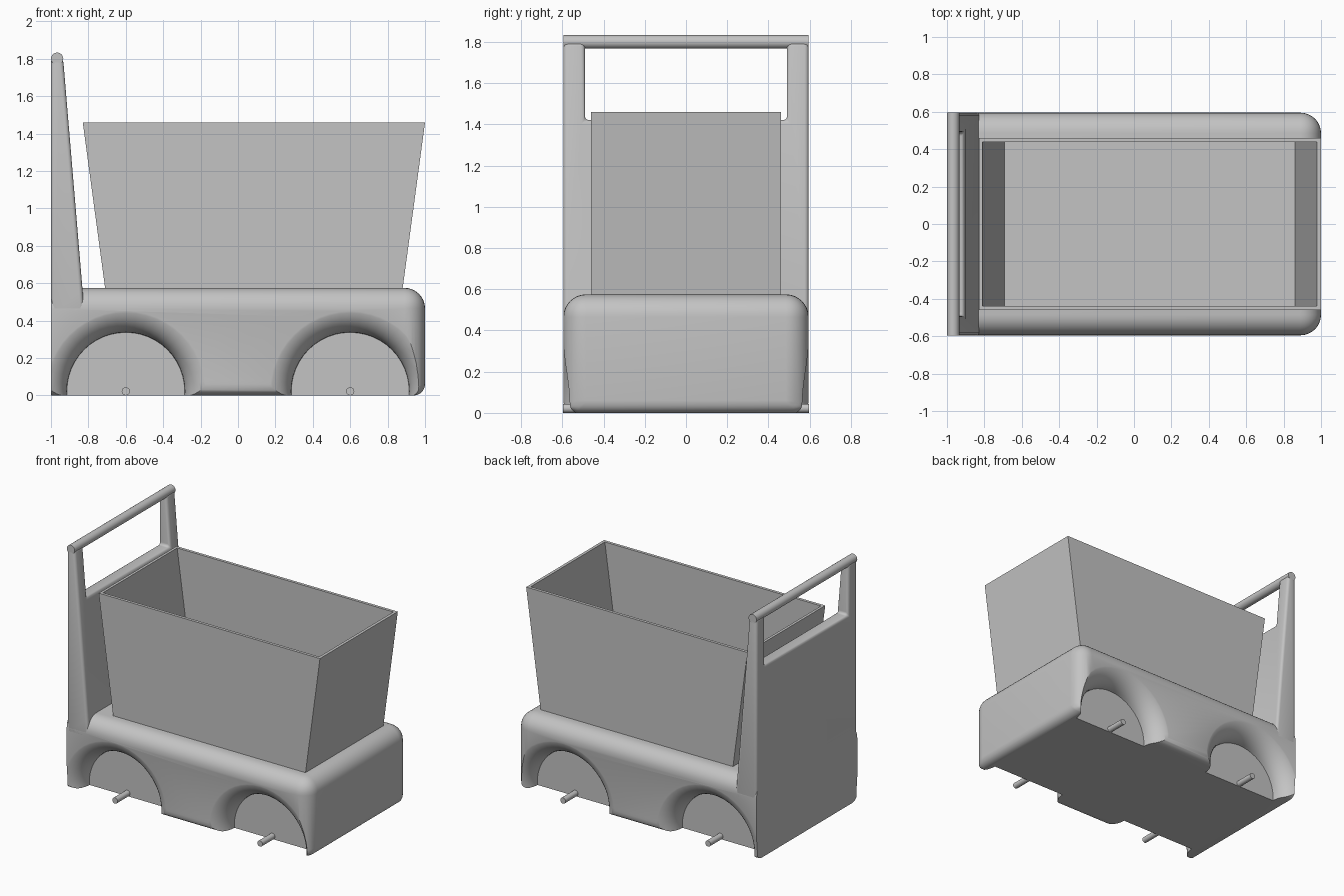
import bpy, bmesh, math

cube = bpy.data.objects.get("Cube")
if cube:
    bpy.data.objects.remove(cube, do_unlink=True)

grey = bpy.data.materials.new("light_grey")
grey.use_nodes = True
grey.diffuse_color = (0.55, 0.55, 0.55, 1)
grey.node_tree.nodes["Principled BSDF"].inputs["Base Color"].default_value = (0.55, 0.55, 0.55, 1)

HALF_W = 0.595   # half width of the cart
RECESS = 0.45    # y of the flat wheel-well wall
WELL_R = 0.315   # wheel-well radius at that wall
AXLE_Z = 0.022


def loft(name, rings):
    """Skin a list of equal-length point rings and cap both ends."""
    bm = bmesh.new()
    loops = [[bm.verts.new(p) for p in ring] for ring in rings]
    n = len(loops[0])
    for a, b in zip(loops, loops[1:]):
        for i in range(n):
            j = (i + 1) % n
            bm.faces.new((a[i], a[j], b[j], b[i]))
    bm.faces.new(loops[0])
    bm.faces.new(loops[-1])
    bmesh.ops.recalc_face_normals(bm, faces=bm.faces)
    mesh = bpy.data.meshes.new(name)
    bm.to_mesh(mesh)
    bm.free()
    mesh.materials.append(grey)
    ob = bpy.data.objects.new(name, mesh)
    bpy.context.collection.objects.link(ob)
    return ob


def rect(x0, x1, half_y, z):
    return [(x0, -half_y, z), (x1, -half_y, z), (x1, half_y, z), (x0, half_y, z)]


def lathe_y(name, x, z, profile, sides):
    """Revolve (radius, y) pairs about an axis along y."""
    turn = [2 * math.pi * i / sides for i in range(sides)]
    return loft(name, [[(x + r * math.cos(t), y, z + r * math.sin(t)) for t in turn]
                       for r, y in profile])


def subtract(ob, cutter):
    mod = ob.modifiers.new("cut", "BOOLEAN")
    mod.operation = "DIFFERENCE"
    mod.solver = "EXACT"
    mod.object = cutter
    cutter.hide_render = True


def finish(ob, angle=35):
    """Apply modifiers and smooth the rounded areas."""
    bpy.ops.object.select_all(action="DESELECT")
    ob.select_set(True)
    bpy.context.view_layer.objects.active = ob
    if ob.modifiers:
        bpy.ops.object.convert(target="MESH")
    bpy.ops.object.shade_smooth_by_angle(angle=math.radians(angle))


cutters = []

# Chassis: block rounded at the nose, top sides and lower edges; flat at the tail
body = loft("chassis", [rect(-1, 1, HALF_W, 0), rect(-1, 1, HALF_W, 0.575)])
weights = body.data.attributes.new("bevel_weight_edge", "FLOAT", "EDGE")
for edge in body.data.edges:
    a, b = (body.data.vertices[i].co for i in edge.vertices)
    if a.x < 0 and b.x < 0:
        continue
    weights.data[edge.index].value = 0.55 if a.z + b.z < 0.1 else 1
bevel = body.modifiers.new("rounding", "BEVEL")
bevel.width = 0.11
bevel.segments = 8
bevel.limit_method = "WEIGHT"

# Wheel wells with a flared, rounded lip
FLARE = 0.15
steps = 10
lip = [(WELL_R + FLARE * (1 - math.cos(a)), RECESS + FLARE * math.sin(a))
       for a in (math.pi / 2 * i / steps for i in range(steps + 1))]
lip.append((WELL_R + FLARE, RECESS + 0.3))
for x in (-0.6, 0.6):
    for side in (-1, 1):
        well = lathe_y("well_cutter", x, AXLE_Z, [(r, side * y) for r, y in lip], 48)
        subtract(body, well)
        cutters.append(well)
finish(body)

# Axles
for name, x in (("rear_axle", -0.6), ("front_axle", 0.6)):
    finish(lathe_y(name, x, AXLE_Z, [(0.022, -0.597), (0.022, 0.597)], 16))

# Tapered back panel with a grip opening
side_profile = [(-1, 0.42), (-0.82, 0.42), (-0.83, 0.55), (-0.935, 1.8), (-1, 1.8)]
panel = loft("back_panel", [[(x, y, z) for x, z in side_profile] for y in (-HALF_W, HALF_W)])
opening = loft("opening_cutter", [rect(-1.2, -0.7, 0.49, 1.42), rect(-1.2, -0.7, 0.49, 2)])
subtract(panel, opening)
cutters.append(opening)
soft = panel.modifiers.new("soft_edges", "BEVEL")
soft.width = 0.02
soft.segments = 4
soft.limit_method = "ANGLE"
soft.angle_limit = math.radians(40)
finish(panel)

# Handle bar
finish(lathe_y("handle_bar", -0.967, 1.8, [(0.033, -HALF_W), (0.033, HALF_W)], 24))

# Open bin with sloping ends and thin walls
loft("bin", [rect(-0.71, 0.88, 0.46, 0.57),
             rect(-0.83, 1.0, 0.46, 1.46),
             rect(-0.81, 0.978, 0.438, 1.46),
             rect(-0.692, 0.86, 0.438, 0.59)])

for cutter in cutters:
    bpy.data.objects.remove(cutter, do_unlink=True)
